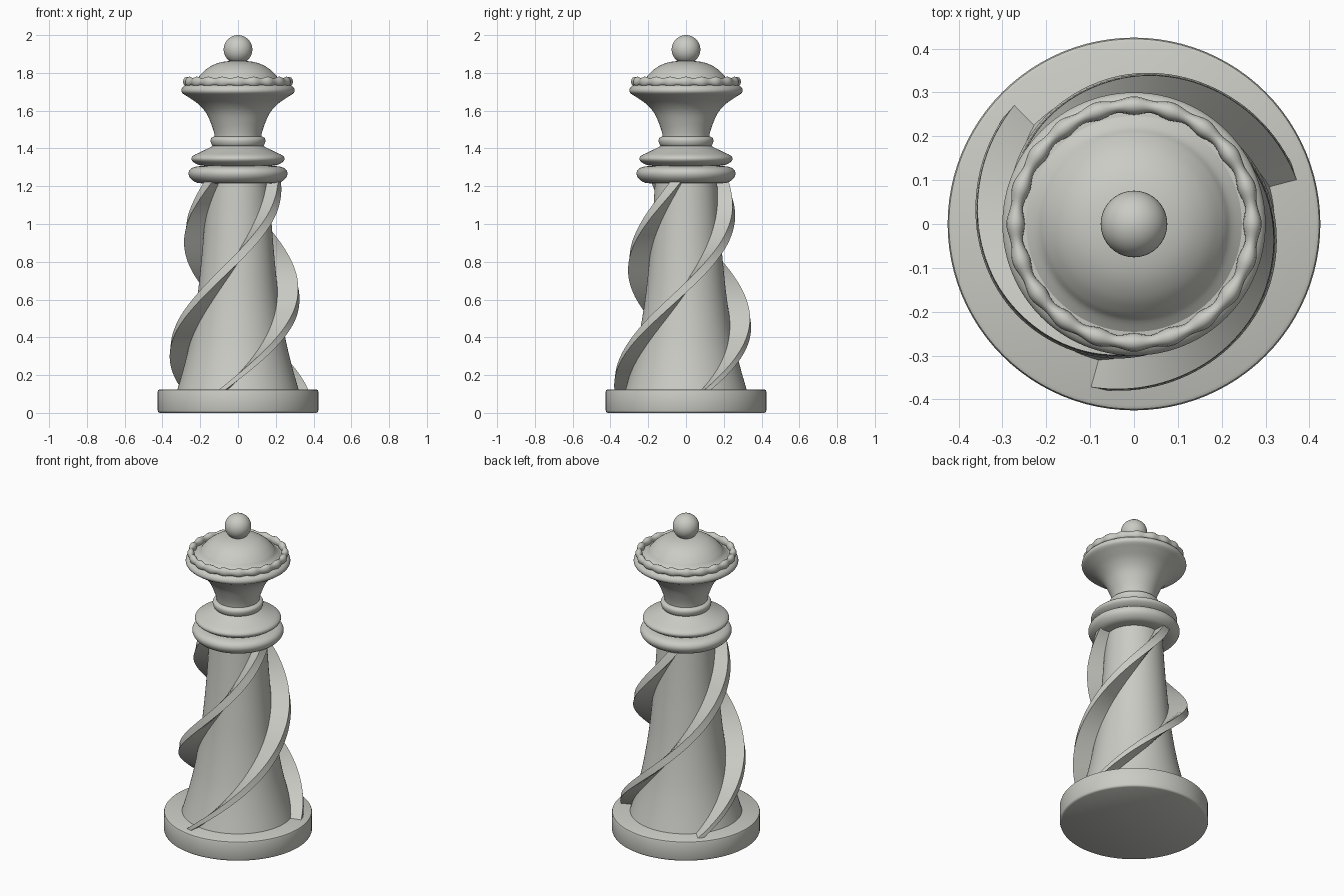
import bpy, bmesh, math

if "Cube" in bpy.data.objects:
    bpy.data.objects.remove(bpy.data.objects["Cube"])

stone = bpy.data.materials.new("warm grey stone")
stone.diffuse_color = (0.6, 0.6, 0.56, 1)
stone.use_nodes = True
stone.node_tree.nodes["Principled BSDF"].inputs["Base Color"].default_value = stone.diffuse_color


def finish(bm, name, angle=40):
    bmesh.ops.recalc_face_normals(bm, faces=bm.faces)
    me = bpy.data.meshes.new(name)
    bm.to_mesh(me)
    bm.free()
    me.materials.append(stone)
    ob = bpy.data.objects.new(name, me)
    bpy.context.collection.objects.link(ob)
    bpy.ops.object.select_all(action='DESELECT')
    ob.select_set(True)
    bpy.context.view_layer.objects.active = ob
    bpy.ops.object.shade_smooth_by_angle(angle=math.radians(angle))
    return ob


def smooth(pts, steps=4):
    """Catmull-Rom curve through the profile points."""
    out = []
    for i in range(len(pts) - 1):
        p0, p1, p2 = pts[max(i - 1, 0)], pts[i], pts[i + 1]
        p3 = pts[min(i + 2, len(pts) - 1)]
        for s in range(steps):
            t = s / steps
            out.append(tuple(0.5 * (2 * b + (c - a) * t + (2*a - 5*b + 4*c - d) * t*t
                                    + (3*b - a - 3*c + d) * t**3)
                             for a, b, c, d in zip(p0, p1, p2, p3)))
    return out + [pts[-1]]


def skin(bm, rings, closed=False):
    """Join rings of vertices with quads; cap the ends when open."""
    n = len(rings[0])
    count = len(rings) if closed else len(rings) - 1
    for i in range(count):
        a, b = rings[i], rings[(i + 1) % len(rings)]
        for j in range(n):
            k = (j + 1) % n
            bm.faces.new((a[j], a[k], b[k], b[j]))
    if not closed:
        bm.faces.new(rings[0])
        bm.faces.new(rings[-1])


def lathe(name, profile, segs=96, angle=40):
    bm = bmesh.new()
    rings = [[bm.verts.new((r * math.cos(math.tau * j / segs),
                            r * math.sin(math.tau * j / segs), z))
              for j in range(segs)] for r, z in profile]
    skin(bm, rings)
    return finish(bm, name, angle)


def lerp(table, z):
    for (z0, r0), (z1, r1) in zip(table, table[1:]):
        if z <= z1:
            return r0 + (r1 - r0) * (z - z0) / (z1 - z0)
    return table[-1][1]


# Base disc and tapering column
lathe("base", [(0.415, 0), (0.422, 0.004), (0.425, 0.012), (0.425, 0.113),
               (0.422, 0.121), (0.414, 0.125)])
column = [(0.322, 0.12), (0.285, 0.25), (0.25, 0.4), (0.217, 0.6),
          (0.195, 0.8), (0.178, 1.0), (0.163, 1.24)]
lathe("column", smooth(column))

# Two collar rings
lathe("lower_collar", smooth([(0.15, 1.215), (0.215, 1.218), (0.25, 1.24), (0.262, 1.268),
                              (0.25, 1.292), (0.215, 1.305), (0.15, 1.308)]))
lathe("upper_collar", smooth([(0.15, 1.306), (0.205, 1.312), (0.236, 1.328), (0.247, 1.345),
                              (0.235, 1.363), (0.19, 1.385), (0.14, 1.41), (0.12, 1.425)]))

# Neck bead and flared head
lathe("neck_bead", smooth([(0.11, 1.405), (0.135, 1.415), (0.145, 1.44),
                           (0.138, 1.458), (0.11, 1.468)]))
lathe("head", smooth([(0.12, 1.44), (0.126, 1.48), (0.142, 1.53), (0.17, 1.59), (0.21, 1.635),
                      (0.26, 1.67), (0.293, 1.692), (0.3, 1.708), (0.292, 1.725),
                      (0.27, 1.738), (0.24, 1.742)]), angle=60)

# Dome and top ball
lathe("dome", smooth([(0.255, 1.735), (0.222, 1.76), (0.203, 1.785), (0.17, 1.818),
                      (0.125, 1.845), (0.07, 1.86), (0.004, 1.865)]))
bm = bmesh.new()
bmesh.ops.create_uvsphere(bm, u_segments=40, v_segments=24, radius=0.076)
bmesh.ops.translate(bm, verts=bm.verts, vec=(0, 0, 1.924))
finish(bm, "top_ball")

# Scalloped crown ring: a tube whose thickness swells twenty times around
bm = bmesh.new()
rings = []
for i in range(200):
    a = math.tau * i / 200
    swell = 0.5 + 0.5 * math.cos(20 * a)
    rr, rz = 0.014 + 0.007 * swell, 0.019 + 0.008 * swell
    ring = []
    for j in range(12):
        t = math.tau * j / 12
        r = 0.270 + rr * math.cos(t)
        ring.append(bm.verts.new((r * math.cos(a), r * math.sin(a), 1.753 + rz * math.sin(t))))
    rings.append(ring)
skin(bm, rings, closed=True)
finish(bm, "crown_ring", 60)

# Three spiral fins winding up the column
outer = [(0.12, 0.385), (0.3, 0.363), (0.5, 0.341), (0.6, 0.328), (0.75, 0.31),
         (0.9, 0.29), (1.05, 0.265), (1.24, 0.225)]
inner = [(z, r - 0.02) for r, z in column]
STEPS = 72
for k in range(3):
    bm = bmesh.new()
    rings = []
    for i in range(STEPS + 1):
        t = i / STEPS
        z = 0.12 + 1.11 * t
        a = math.radians(17 + 120 * k + 210 * t)
        w = 0.018 + 0.012 * min(1, t * 3)          # half width along the rim
        ri, ro = lerp(inner, z), lerp(outer, z)
        ring = []
        for r, s in ((ri, -1), (ro, -1), (ro, 1), (ri, 1)):
            b = a + s * w / ro
            ring.append(bm.verts.new((r * math.cos(b), r * math.sin(b), z)))
        rings.append(ring)
    skin(bm, rings)
    finish(bm, "spiral_fin_%d" % (k + 1))
